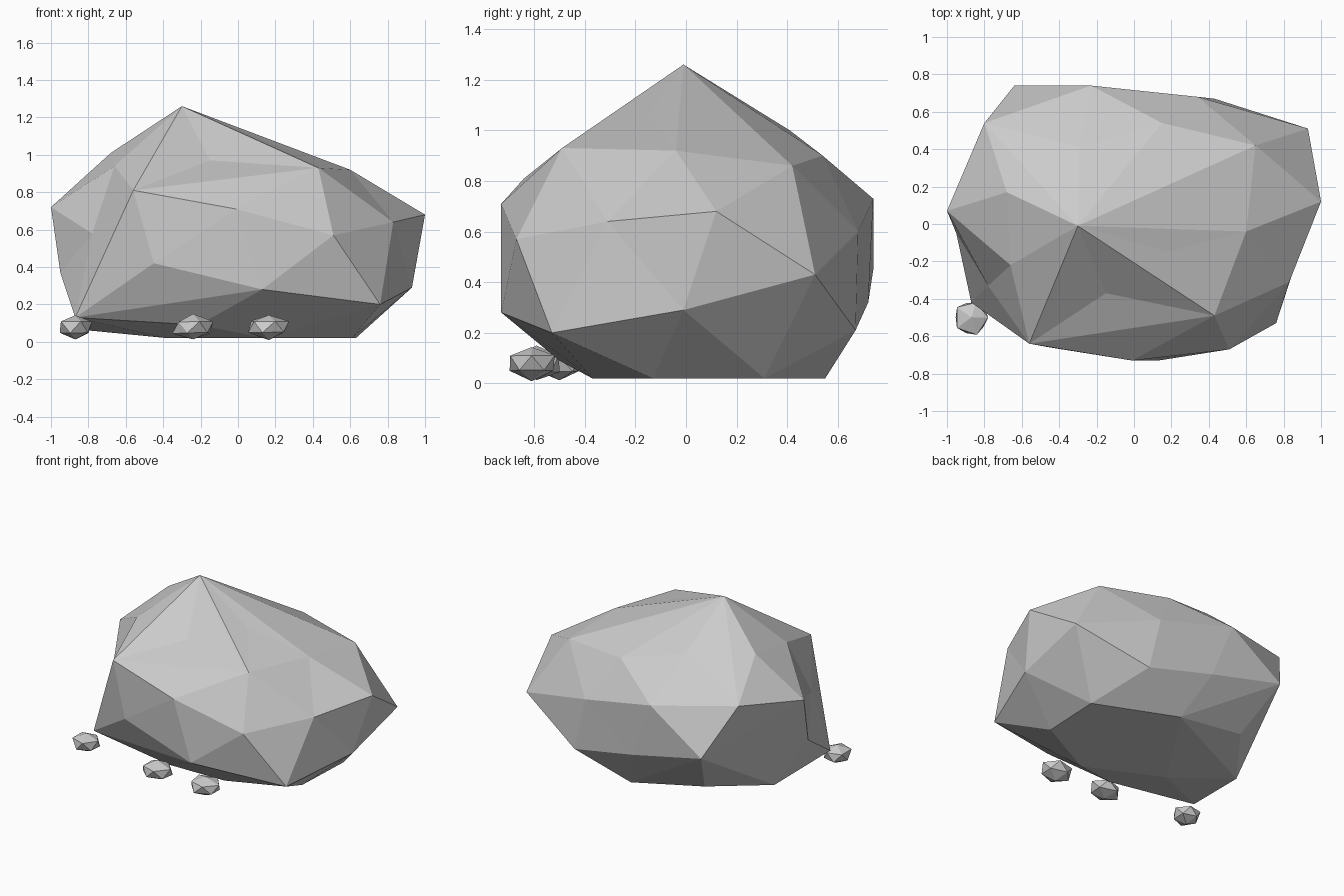
import bpy, bmesh, random
from mathutils import Vector

if "Cube" in bpy.data.objects:
    bpy.data.objects.remove(bpy.data.objects["Cube"])

CENTRE = Vector((0, 0, 0.55))
RADII = Vector((1.0, 0.75, 0.62))

# boulder corner points, ring by ring from the peak to the underside
CROWN = [(-.30, -.01, 1.26), (.18, -.15, 1.06), (-.15, -.37, .97), (-.66, -.22, .94),
         (-.68, .17, 1.01), (-.29, .41, 1.0), (.15, .54, .90), (.65, .42, .86),
         (.60, -.04, .92), (.43, -.49, .93)]
MIDDLE = [(-.56, -.64, .81), (-.01, -.73, .71), (.51, -.67, .57), (.83, -.31, .64),
          (1.0, .12, .68), (.93, .51, .43), (.34, .68, .60), (-.23, .74, .73),
          (-.64, .74, .45), (-.80, .54, .80), (-1.0, .07, .72), (-.45, -.66, .42)]
LOWER = [(.13, -.73, .28), (.76, -.53, .20), (.93, -.01, .29), (.43, .67, .21),
         (-.07, .72, .32), (-.95, -.05, .37), (-.87, -.42, .13)]
BASE = [(.63, .31, .02), (.06, .55, .02), (-.50, .50, .12), (-.79, .11, .06),
        (-.38, -.12, .02), (.61, -.13, .02), (.15, -.37, .02), (-.21, -.50, .09)]
DENT = (-.78, -.33, .58)


def inflated(p, t):
    """Point blended towards an ellipsoid, so every corner lands on the hull."""
    d = p - CENTRE
    n = Vector(a / b for a, b in zip(d, RADII)).normalized()
    return p.lerp(CENTRE + Vector(a * b for a, b in zip(n, RADII)), t)


def finish(name, bm):
    bmesh.ops.recalc_face_normals(bm, faces=bm.faces[:])
    mesh = bpy.data.meshes.new(name)
    bm.to_mesh(mesh)
    bm.free()
    obj = bpy.data.objects.new(name, mesh)
    bpy.context.collection.objects.link(obj)
    return obj


# boulder: wrap inflated corners, then pull them back to leave the hollow side
corners = [Vector(p) for p in CROWN + MIDDLE + LOWER + BASE] + [Vector(DENT)]
for step in range(21):
    t = step / 20
    bm = bmesh.new()
    pairs = [(bm.verts.new(inflated(p, t)), p) for p in corners]
    dent = pairs[-1][0]
    if t < 0.8:
        dent.co = inflated(CENTRE + (corners[-1] - CENTRE) * 1.17, t)
    bmesh.ops.convex_hull(bm, input=bm.verts[:], use_existing_faces=False)
    if all(v.link_faces for v, p in pairs) or step == 20:
        break
    bm.free()
for v, p in pairs:
    v.co = p
finish("boulder", bm)

# pebbles along the front foot of the boulder
random.seed(4)
for i, (x, y, z, rx, ry, rz) in enumerate([(-.87, -.50, .077, .10, .10, .068),
                                           (-.24, -.59, .077, .115, .10, .068),
                                           (.165, -.61, .08, .12, .10, .066)]):
    bm = bmesh.new()
    bmesh.ops.create_icosphere(bm, subdivisions=1, radius=1)
    for v in bm.verts:
        k = random.uniform(.9, 1.1)
        v.co = Vector((x + v.co.x * rx * k, y + v.co.y * ry * k, z + v.co.z * rz * k))
    finish("pebble_%d" % (i + 1), bm)
